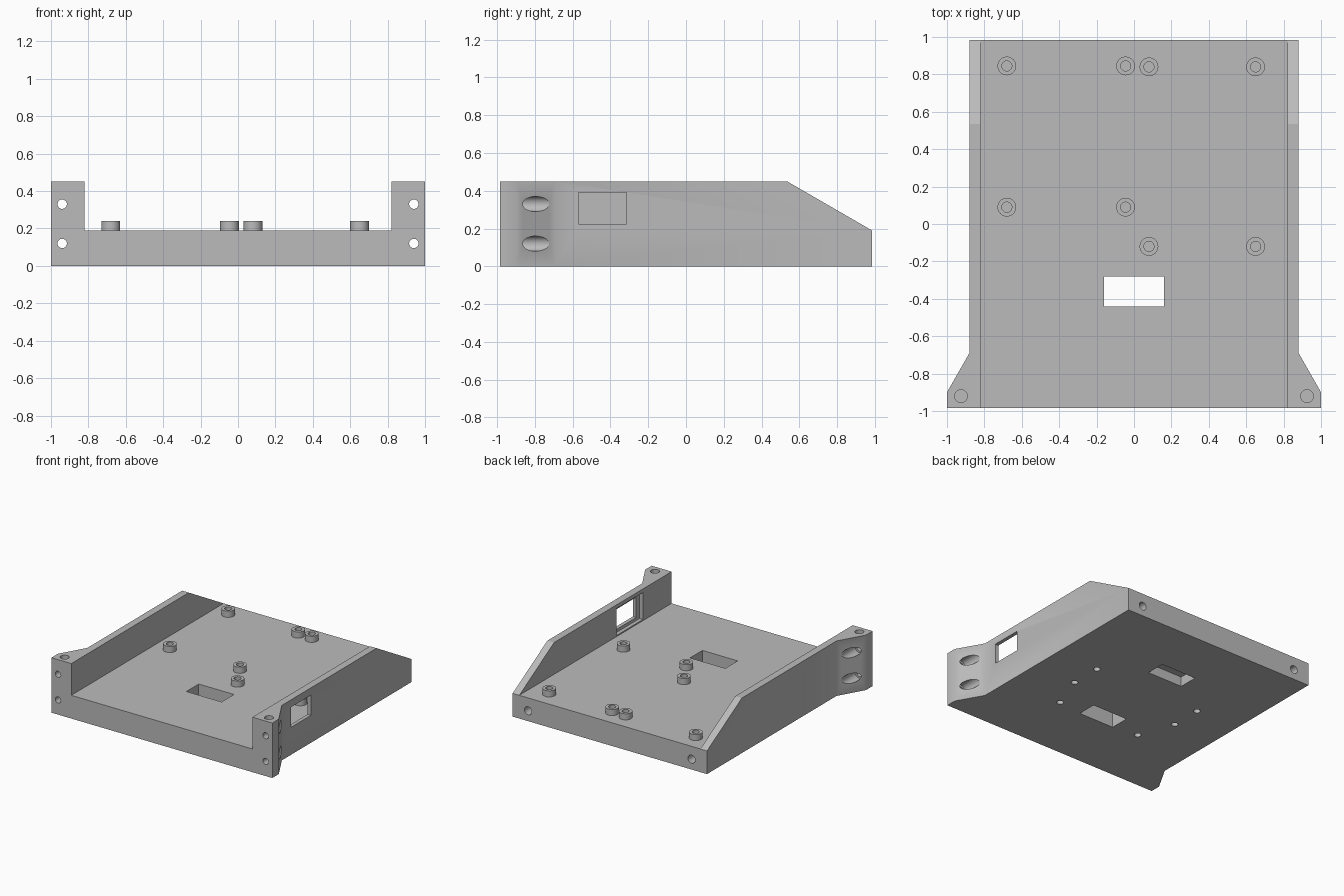
import bpy, bmesh, math
from mathutils import Matrix, Vector

if "Cube" in bpy.data.objects:
    bpy.data.objects.remove(bpy.data.objects["Cube"])

grey = bpy.data.materials.new("plain grey")
grey.diffuse_color = (0.5, 0.5, 0.5, 1)
grey.use_nodes = True
grey.node_tree.nodes["Principled BSDF"].inputs["Base Color"].default_value = grey.diffuse_color


def finish(name, bm):
    bmesh.ops.recalc_face_normals(bm, faces=bm.faces)
    me = bpy.data.meshes.new(name)
    bm.to_mesh(me)
    bm.free()
    me.materials.append(grey)
    ob = bpy.data.objects.new(name, me)
    bpy.context.collection.objects.link(ob)
    return ob


def prism(name, pts, offset):
    """Extrude a flat polygon of 3D points by an offset."""
    bm = bmesh.new()
    face = bm.faces.new([bm.verts.new(p) for p in pts])
    ext = bmesh.ops.extrude_face_region(bm, geom=[face])
    verts = [g for g in ext["geom"] if isinstance(g, bmesh.types.BMVert)]
    bmesh.ops.translate(bm, verts=verts, vec=offset)
    return finish(name, bm)


def box(name, x0, x1, y0, y1, z0, z1):
    return prism(name, [(x0, y0, z0), (x1, y0, z0), (x1, y1, z0), (x0, y1, z0)], (0, 0, z1 - z0))


def rod(name, start, end, r):
    """Round bar between two points."""
    a, b = Vector(start), Vector(end)
    bm = bmesh.new()
    rot = (b - a).to_track_quat('Z', 'Y').to_matrix().to_4x4()
    bmesh.ops.create_cone(bm, cap_ends=True, segments=32, radius1=r, radius2=r,
                          depth=(b - a).length, matrix=Matrix.Translation((a + b) / 2) @ rot)
    return finish(name, bm)


def cut(target, cutter):
    """Subtract the cutter, bake the result and remove the cutter."""
    mod = target.modifiers.new("cut", 'BOOLEAN')
    mod.operation, mod.solver, mod.object = 'DIFFERENCE', 'EXACT', cutter
    bpy.context.view_layer.update()
    dg = bpy.context.evaluated_depsgraph_get()
    me = bpy.data.meshes.new_from_object(target.evaluated_get(dg))
    target.modifiers.clear()
    target.data = me
    bpy.data.objects.remove(cutter)


def smooth(ob):
    bpy.ops.object.select_all(action='DESELECT')
    ob.select_set(True)
    bpy.context.view_layer.objects.active = ob
    bpy.ops.object.shade_smooth_by_angle(angle=math.radians(30))


Y, FLOOR, TOP = 0.985, 0.19, 0.45

# Tray: footprint with flared front ears
half = [(1, -Y), (1, -0.9), (0.88, -0.69), (0.88, Y)]
outline = half + [(-x, y) for x, y in reversed(half)]
tray = prism("tray", [(x, y, 0) for x, y in outline], (0, 0, TOP))

# Open channel between the side walls, and sloping rear ends of the walls
cut(tray, box("cutter", -0.82, 0.82, -2, 2, FLOOR, 1))
cut(tray, prism("cutter", [(-2, 0.535, TOP), (-2, Y, FLOOR), (-2, 1.2, FLOOR - 0.123), (-2, 1.2, 1),
                           (-2, 0.535, 1)], (4, 0, 0)))

# Cable opening through the floor and a shallow pocket underneath
cut(tray, box("cutter", -0.16, 0.16, -0.44, -0.28, -1, 1))
cut(tray, box("cutter", -0.16, 0.16, 0.36, 0.52, -1, 0.08))

# Window in the right wall, with a wider recess on the inside
cut(tray, box("cutter", 0.7, 1, -0.57, -0.315, 0.225, 0.39))
cut(tray, box("cutter", 0.7, 0.85, -0.615, -0.27, 0.2, 0.42))

for s in (-1, 1):
    # Mounting holes in the ears with wide bores from the slanted rear
    for z in (0.12, 0.33):
        cut(tray, rod("cutter", (s * 0.94, -1.2, z), (s * 0.94, -0.8, z), 0.025))
        cut(tray, rod("cutter", (s * 0.94, -0.9, z), (s * 0.94, -0.6, z), 0.04))
    # Blind holes in ear tops and rear edge
    cut(tray, rod("cutter", (s * 0.925, -0.92, 0.385), (s * 0.925, -0.92, 0.6), 0.034))
    cut(tray, rod("cutter", (s * 0.74, 0.85, 0.085), (s * 0.74, 1.2, 0.085), 0.033))
    # Blind holes in the underside
    for x, y in ((0.49, 0.15), (0.49, -0.11), (0.38, -0.41)):
        cut(tray, rod("cutter", (s * x, y, -0.2), (s * x, y, 0.08), 0.026))

# Standoffs with screw holes reaching into the floor
posts = [(x, y) for x in (-0.68, -0.045) for y in (0.845, 0.09)]
posts += [(x, y) for x in (0.08, 0.65) for y in (0.84, -0.12)]
for i, (x, y) in enumerate(posts):
    post = rod(f"standoff_{i + 1}", (x, y, FLOOR), (x, y, 0.24), 0.05)
    for part in (post, tray):
        cut(part, rod("cutter", (x, y, 0.11), (x, y, 0.5), 0.027))
    smooth(post)
smooth(tray)
